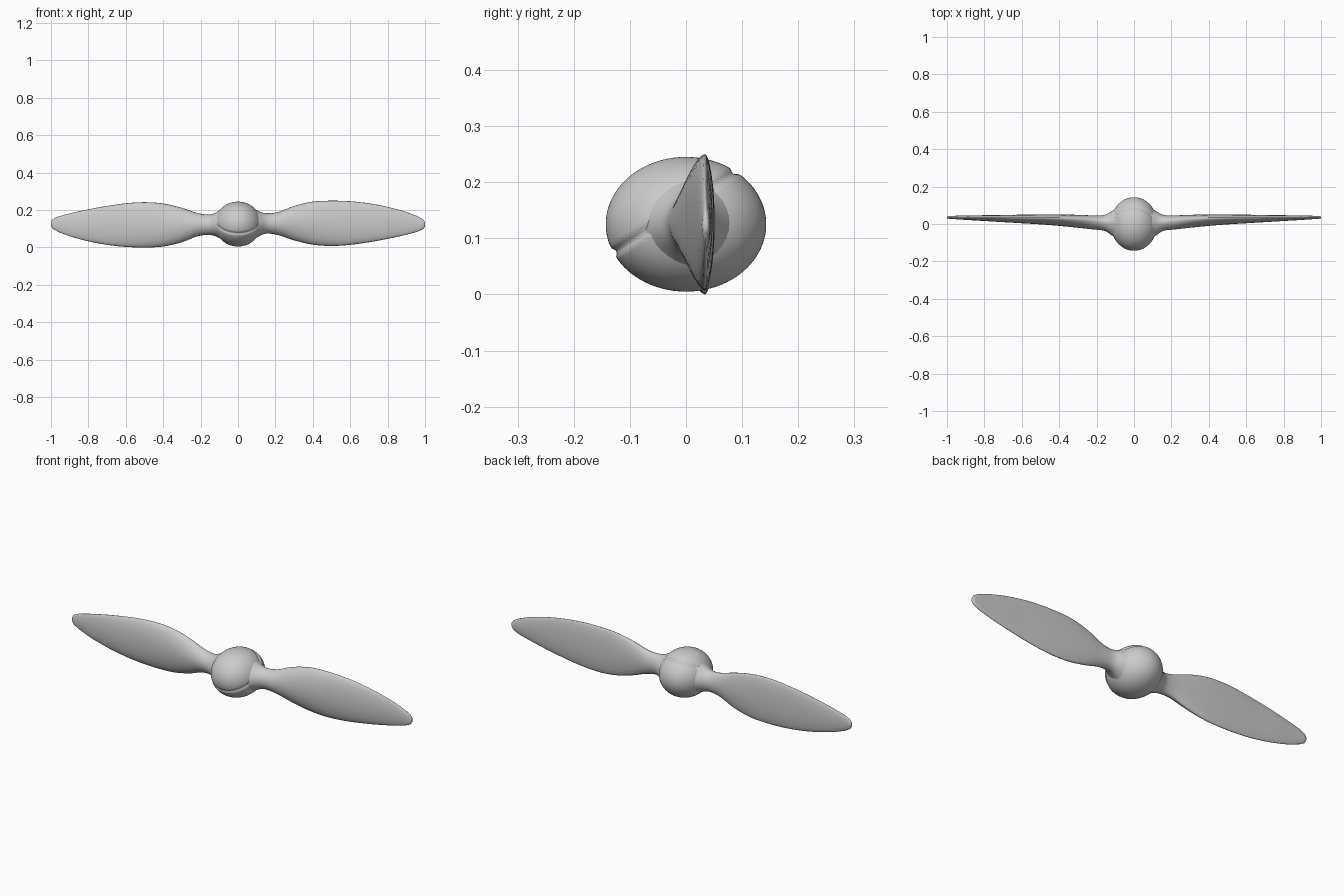
import bpy, bmesh, math
from mathutils import Matrix, Vector

if "Cube" in bpy.data.objects:
    bpy.data.objects.remove(bpy.data.objects["Cube"])

grey = bpy.data.materials.new("light_grey")
grey.diffuse_color = (0.6, 0.6, 0.6, 1)
grey.use_nodes = True
grey.node_tree.nodes["Principled BSDF"].inputs["Base Color"].default_value = grey.diffuse_color
MID = 0.125  # height of the spin axis


def finish(name, bm):
    bmesh.ops.recalc_face_normals(bm, faces=bm.faces)
    for f in bm.faces:
        f.smooth = True
    mesh = bpy.data.meshes.new(name)
    bm.to_mesh(mesh)
    bm.free()
    mesh.materials.append(grey)
    obj = bpy.data.objects.new(name, mesh)
    bpy.context.collection.objects.link(obj)
    return obj


# Blade stations: x, bottom z, top z, front y, back y, edge y
STATIONS = [
    (0.07, 0.035, 0.215, -0.095, 0.100, 0.005),
    (0.12, 0.064, 0.190, -0.060, 0.068, 0.008),
    (0.16, 0.074, 0.183, -0.036, 0.048, 0.012),
    (0.22, 0.065, 0.191, -0.029, 0.046, 0.020),
    (0.30, 0.038, 0.222, -0.020, 0.049, 0.028),
    (0.40, 0.015, 0.245, -0.010, 0.051, 0.033),
    (0.50, 0.008, 0.250, -0.002, 0.051, 0.034),
    (0.60, 0.014, 0.247, 0.004, 0.050, 0.034),
    (0.70, 0.028, 0.236, 0.010, 0.048, 0.034),
    (0.80, 0.046, 0.217, 0.016, 0.047, 0.034),
    (0.90, 0.068, 0.190, 0.022, 0.045, 0.034),
    (0.96, 0.084, 0.167, 0.026, 0.044, 0.035),
    (0.99, 0.098, 0.150, 0.028, 0.043, 0.035),
    (1.00, 0.113, 0.135, 0.031, 0.040, 0.035),
]


def smooth_stations(rows, steps):
    """Catmull-Rom interpolation through the stations."""
    pts = [Vector(r) for r in rows]
    out = []
    for i in range(len(pts) - 1):
        a, b, c, d = pts[max(i - 1, 0)], pts[i], pts[i + 1], pts[min(i + 2, len(pts) - 1)]
        # the closely spaced tip stations stay straight
        for s in range(steps):
            t = s / steps
            if i < 1 or rows[i][0] >= 0.9:
                out.append(b.lerp(c, t))
            else:
                out.append(b + 0.5 * t * ((c - a) + t * ((2 * a - 5 * b + 4 * c - d)
                           + t * (3 * b - a - 3 * c + d))))
    return out + [pts[-1]]


def make_blade(name, turn):
    bm = bmesh.new()
    rings, n = [], 32
    for x, z0, z1, yf, yb, ye in smooth_stations(STATIONS, 4):
        ring = []
        for k in range(n):
            a = 2 * math.pi * k / n
            s, c = math.sin(a), math.cos(a)
            y = ye + abs(s) ** 1.15 * ((yb - ye) if s > 0 else (yf - ye))
            ring.append(bm.verts.new((x, y, (z0 + z1) / 2 + c * (z1 - z0) / 2)))
        rings.append(ring)
    for r0, r1 in zip(rings, rings[1:]):
        for k in range(n):
            j = (k + 1) % n
            bm.faces.new((r0[k], r0[j], r1[j], r1[k]))
    bm.faces.new(rings[0])
    bm.faces.new(rings[-1])
    # the second blade is the first one turned half a turn about the spin axis
    bm.transform(Matrix.Translation((0, 0, MID)) @ Matrix.Rotation(turn, 4, 'Y')
                 @ Matrix.Translation((0, 0, -MID)))
    return finish(name, bm)


make_blade("right_blade", 0)
make_blade("left_blade", math.pi)

# Hub: egg-shaped ball with a tilted seam groove
bm = bmesh.new()
bmesh.ops.create_uvsphere(bm, u_segments=64, v_segments=72, radius=1)
normal = Vector((0, -0.555, 0.832)).normalized()
bm.transform(Vector((0, 0, 1)).rotation_difference(normal).to_matrix().to_4x4())
for v in bm.verts:
    p = Vector((v.co.x * 0.125, v.co.y * 0.143, v.co.z * 0.12))
    d = p.dot(normal) - 0.03
    p *= 1 - 0.05 * math.exp(-(d / 0.006) ** 2)
    v.co = p + Vector((0, 0, MID))
finish("hub", bm)
